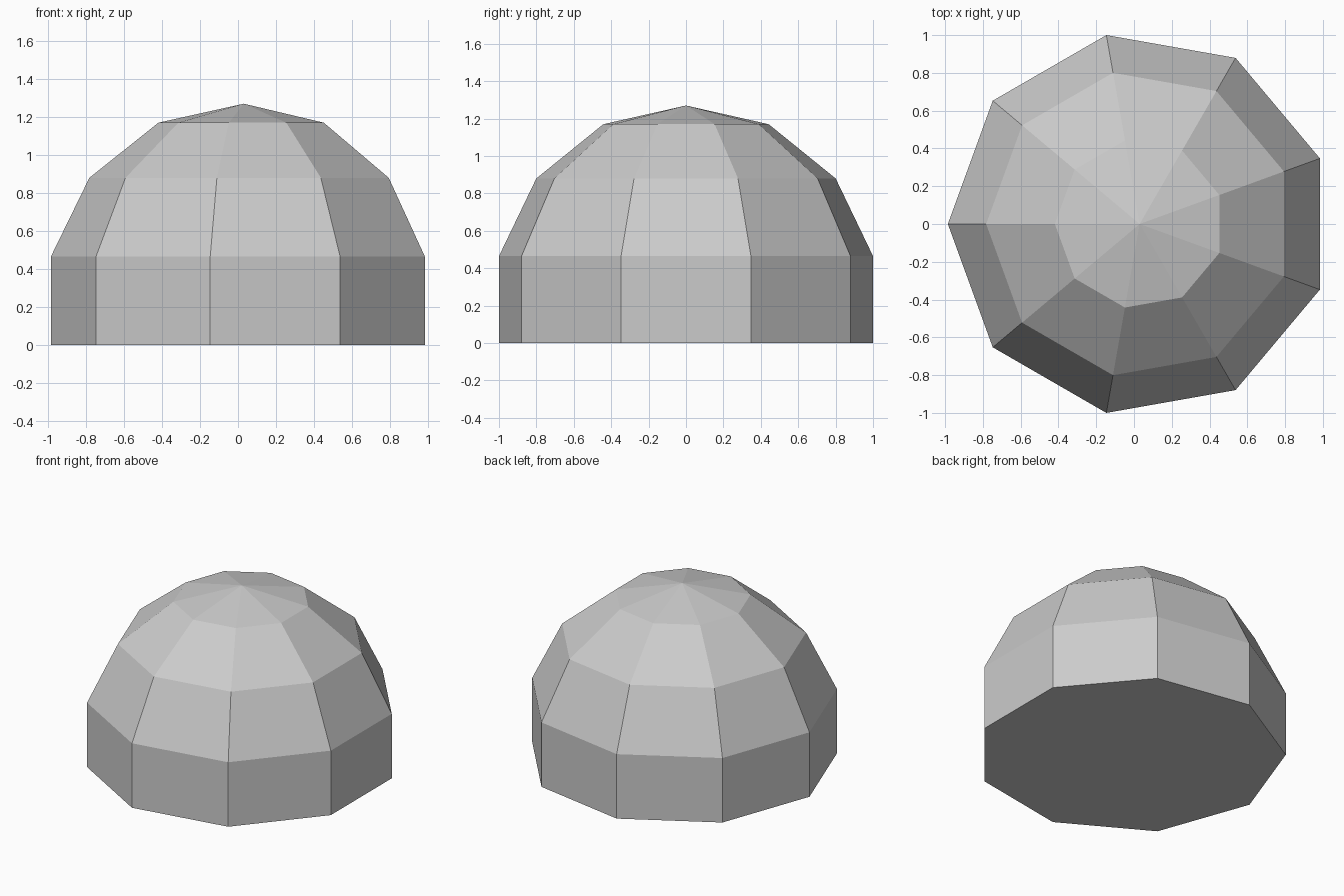
import bpy
import bmesh
from math import cos, sin, pi

cube = bpy.data.objects.get("Cube")
if cube:
    bpy.data.objects.remove(cube, do_unlink=True)

SIDES = 9
CENTRE_X = 0.03
# Radius and height of each ring, from the floor up
RINGS = [(1.0154, 0.0), (1.0154, 0.465), (0.8127, 0.88), (0.449, 1.17)]
APEX_Z = 1.27

# Plain grey material
grey = bpy.data.materials.new("light grey")
grey.use_nodes = True
colour = (0.6, 0.6, 0.6, 1.0)
grey.diffuse_color = colour
grey.node_tree.nodes["Principled BSDF"].inputs["Base Color"].default_value = colour

# Nine-sided dome: stacked rings with one corner pointing to -x
bm = bmesh.new()
rings = []
for radius, z in RINGS:
    angles = [pi + 2 * pi * i / SIDES for i in range(SIDES)]
    rings.append([bm.verts.new((CENTRE_X + radius * cos(a), radius * sin(a), z))
                  for a in angles])

# Flat base, wall bands and the pointed cap
bm.faces.new(list(reversed(rings[0])))
apex = bm.verts.new((CENTRE_X, 0, APEX_Z))
for i in range(SIDES):
    j = (i + 1) % SIDES
    for low, high in zip(rings, rings[1:]):
        bm.faces.new((low[i], low[j], high[j], high[i]))
    bm.faces.new((rings[-1][i], rings[-1][j], apex))
bmesh.ops.recalc_face_normals(bm, faces=bm.faces)

mesh = bpy.data.meshes.new("dome")
bm.to_mesh(mesh)
bm.free()
mesh.materials.append(grey)
dome = bpy.data.objects.new("dome", mesh)
bpy.context.collection.objects.link(dome)
